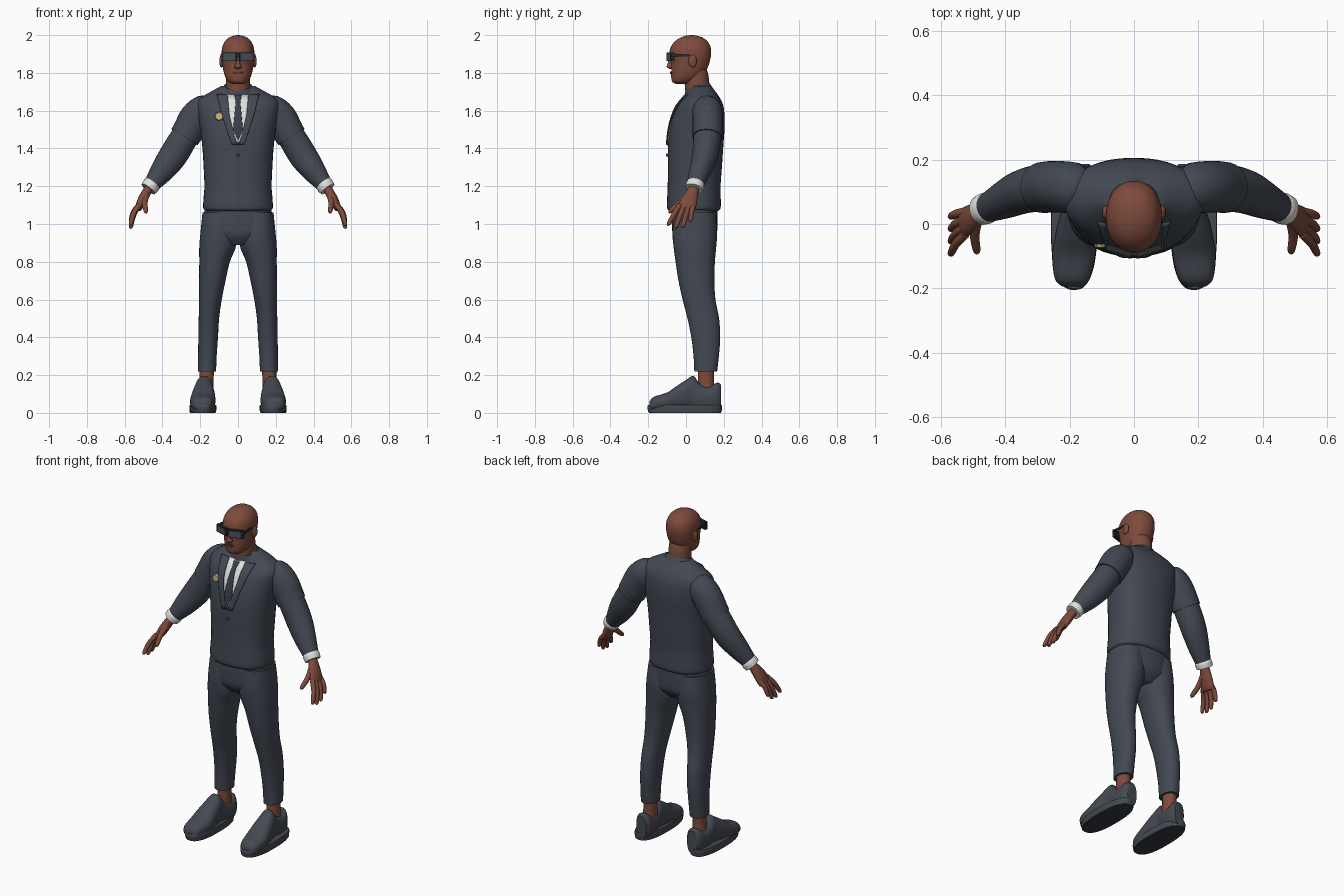
import bpy, bmesh, math
from mathutils import Vector, Matrix
from mathutils.bvhtree import BVHTree

cube = bpy.data.objects.get("Cube")
if cube:
    bpy.data.objects.remove(cube, do_unlink=True)


def material(name, r, g, b):
    m = bpy.data.materials.new(name)
    m.use_nodes = True
    m.diffuse_color = (r, g, b, 1)
    bsdf = m.node_tree.nodes["Principled BSDF"]
    bsdf.inputs["Base Color"].default_value = (r, g, b, 1)
    bsdf.inputs["Roughness"].default_value = 0.8
    return m


SUIT = material("charcoal suit", 0.055, 0.065, 0.085)
SHOE = material("shoe grey", 0.058, 0.066, 0.082)
SOLE = material("dark sole", 0.035, 0.04, 0.05)
TIE = material("dark tie", 0.04, 0.048, 0.065)
SKIN = material("brown skin", 0.21, 0.07, 0.045)
LIP = material("dark lip", 0.11, 0.035, 0.028)
WHITE = material("white cloth", 0.75, 0.75, 0.73)
GOLD = material("pale gold", 0.62, 0.5, 0.2)
LENS = material("grey lens", 0.06, 0.08, 0.1)
FRAME = material("black frame", 0.02, 0.023, 0.028)


def finish(name, bm, mat, mirror=False, angle=50):
    bmesh.ops.recalc_face_normals(bm, faces=bm.faces)
    me = bpy.data.meshes.new(name)
    bm.to_mesh(me)
    bm.free()
    me.materials.append(mat)
    me.shade_smooth()
    me.set_sharp_from_angle(angle=math.radians(angle))
    ob = bpy.data.objects.new(name, me)
    bpy.context.collection.objects.link(ob)
    if mirror:
        mod = ob.modifiers.new("Mirror", 'MIRROR')
        mod.use_mirror_merge = False
    return ob


def spline(pts, steps):
    """Catmull-Rom through stations of any width."""
    p = [Vector(q) for q in pts]
    p = [p[0] * 2 - p[1]] + p + [p[-1] * 2 - p[-2]]
    out = []
    for a, b, c, d in zip(p, p[1:], p[2:], p[3:]):
        for i in range(steps):
            t = i / steps
            out.append(b + ((c - a) * t + (a * 2 - b * 5 + c * 4 - d) * t ** 2
                            + (b * 3 - a - c * 3 + d) * t ** 3) * 0.5)
    return out + [p[-2]]


def tube(name, stations, mat, axis=None, power=2.0, mirror=False, steps=4, n=28):
    """Loft rounded sections; station = (x, y, z, half width, half depth)."""
    st = spline(stations, steps)
    span = Vector(stations[-1][:3]) - Vector(stations[0][:3])
    main = Vector(axis or span).normalized()
    ref = Vector((0, 0, 1)) if abs(main.y) > 0.8 else Vector((0, 1, 0))
    bm = bmesh.new()
    rings = []
    for i, s in enumerate(st):
        prev, nxt = st[max(i - 1, 0)], st[min(i + 1, len(st) - 1)]
        ax = main if axis else (Vector(nxt[:3]) - Vector(prev[:3])).normalized()
        v = (ref - ax * ref.dot(ax)).normalized()
        u = v.cross(ax)
        ring = []
        for k in range(n):
            a = math.tau * k / n
            c, d = math.cos(a), math.sin(a)
            c = math.copysign(abs(c) ** (2 / power), c)
            d = math.copysign(abs(d) ** (2 / power), d)
            ring.append(bm.verts.new(Vector(s[:3]) + u * c * s[3] + v * d * s[4]))
        rings.append(ring)
    for r, q in zip(rings, rings[1:]):
        for k in range(n):
            bm.faces.new((r[k], r[(k + 1) % n], q[(k + 1) % n], q[k]))
    bm.faces.new(rings[0])
    bm.faces.new(rings[-1])
    return finish(name, bm, mat, mirror)


def body(name, rows, mat, power=2.0, mirror=False):
    """Upright loft; row = (z, centre x, half width, front y, back y)."""
    st = [(x, (f + b) / 2, z, w, (b - f) / 2) for z, x, w, f, b in rows]
    return tube(name, st, mat, (0, 0, 1), power, mirror, n=40)


def box(name, at, size, mat, turn=0, mirror=False):
    bm = bmesh.new()
    m = Matrix.Translation(at) @ Matrix.Rotation(turn, 4, 'Z') @ Matrix.Diagonal((*size, 1))
    bmesh.ops.create_cube(bm, size=1, matrix=m)
    return finish(name, bm, mat, mirror, 30)


def ball(name, at, size, mat, mirror=False):
    bm = bmesh.new()
    m = Matrix.Translation(at) @ Matrix.Diagonal((*size, 1))
    bmesh.ops.create_uvsphere(bm, u_segments=20, v_segments=12, radius=1, matrix=m)
    return finish(name, bm, mat, mirror)


def surface(ob):
    return BVHTree.FromPolygons([v.co for v in ob.data.vertices],
                                [p.vertices[:] for p in ob.data.polygons])


def front_y(tree, x, z):
    hit = tree.ray_cast(Vector((x, -2, z)), Vector((0, 1, 0)))[0]
    return hit.y if hit else 0


def plate(name, tree, rows, mat, lift, mirror=False, nx=6, nz=8):
    """Thin panel laid on a front surface; row = (z, x from, x to)."""
    bm = bmesh.new()
    grid = []
    for a, b in zip(rows, rows[1:]):
        for j in range(nz + (b == rows[-1])):
            z, l, r = Vector(a).lerp(Vector(b), j / nz)
            xs = [l + (r - l) * i / nx for i in range(nx + 1)]
            grid.append([bm.verts.new((x, front_y(tree, x, z) - lift, z)) for x in xs])
    for p, q in zip(grid, grid[1:]):
        for i in range(nx):
            bm.faces.new((p[i], p[i + 1], q[i + 1], q[i]))
    ob = finish(name, bm, mat, mirror)
    sol = ob.modifiers.new("Solidify", 'SOLIDIFY')
    sol.thickness, sol.offset = 0.006, 0
    return ob


# Jacket and collar
jacket = body("jacket", [
    (1.07, 0, .172, -.09, .172), (1.085, 0, .184, -.1, .183), (1.13, 0, .183, -.1, .184),
    (1.2, 0, .178, -.097, .183), (1.3, 0, .182, -.096, .19), (1.42, 0, .19, -.095, .198),
    (1.52, 0, .203, -.083, .205), (1.6, 0, .215, -.058, .202), (1.64, 0, .216, -.035, .193),
    (1.67, 0, .195, -.01, .178), (1.7, 0, .145, .012, .157), (1.73, 0, .09, .03, .13)],
    SUIT, 2.3)
tube("jacket_collar", [(0, .066, 1.685, .1, .085), (0, .061, 1.715, .084, .072),
     (0, .058, 1.732, .073, .065)], SUIT, (0, -.38, 1))

# Shirt front, tie, lapels, buttons and pin
chest = surface(jacket)
plate("shirt_front", chest, [(1.685, -.065, .065), (1.43, -.028, .028)], WHITE, .003)
plate("tie", chest, [(1.68, -.018, .018), (1.645, -.012, .012), (1.5, -.026, .026),
      (1.445, -.002, .002)], TIE, .008)
plate("lapel", chest, [(1.685, .055, .112), (1.59, .047, .088), (1.57, .044, .082),
      (1.42, .006, .034)], SUIT, .009, True)
for i, z in enumerate((1.425, 1.365)):
    ball(f"button_{i + 1}", (0, front_y(chest, 0, z) - .003, z), (.009, .007, .009), TIE)
bm = bmesh.new()
pin_at = Vector((-.1, front_y(chest, -.1, 1.57) - .01, 1.57))
bmesh.ops.create_cone(bm, cap_ends=True, segments=8, radius1=.025, radius2=.02, depth=.012,
                      matrix=Matrix.Translation(pin_at) @ Matrix.Rotation(math.pi / 2, 4, 'X'))
finish("chest_pin", bm, GOLD, angle=20)

# Sleeves and cuffs
tube("upper_sleeve", [(.15, .108, 1.62, .06, .06), (.185, .112, 1.605, .078, .078),
     (.225, .115, 1.56, .086, .08), (.262, .115, 1.495, .083, .08),
     (.283, .113, 1.46, .081, .079)], SUIT, mirror=True)
tube("lower_sleeve", [(.25, .115, 1.51, .07, .07), (.29, .112, 1.45, .074, .073),
     (.345, .1, 1.36, .075, .068), (.4, .075, 1.283, .064, .058),
     (.458, .048, 1.207, .043, .044)], SUIT, mirror=True)
tube("shirt_cuff", [(.445, .054, 1.222, .04, .04), (.458, .049, 1.207, .047, .049),
     (.475, .042, 1.185, .044, .046)], WHITE, mirror=True)

# Hands
tube("palm", [(.45, .05, 1.215, .024, .03), (.478, .038, 1.178, .024, .03),
     (.505, .018, 1.13, .025, .043), (.527, .004, 1.085, .019, .046),
     (.532, .002, 1.075, .01, .035)], SKIN, mirror=True)
fingers = {"index": (-.032, -.09, .992), "middle": (-.008, -.052, .977),
           "ring": (.016, -.014, .982), "little": (.038, .024, 1.012)}
for finger, (base, tip, low) in fingers.items():
    mid = (base + tip) / 2
    tube(finger + "_finger", [(.523, base, 1.1, .014, .014),
         (.552, mid, (1.1 + low) / 2 + .01, .0135, .0135),
         (.567, tip, low + .01, .011, .011), (.569, tip, low, .004, .004)],
         SKIN, mirror=True, n=14)
tube("thumb", [(.487, .015, 1.155, .018, .018), (.494, -.035, 1.11, .015, .015),
     (.488, -.08, 1.07, .012, .012), (.486, -.09, 1.058, .004, .004)],
     SKIN, mirror=True, n=14)

# Trousers
body("trouser_seat", [(1.1, 0, .172, -.072, .165), (1.0, 0, .187, -.074, .166),
     (.94, 0, .165, -.068, .16), (.89, 0, .09, -.035, .12)], SUIT, 2.3)
body("trouser_leg", [
    (1.06, .1, .088, -.065, .155), (.96, .103, .095, -.072, .165), (.88, .108, .097, -.066, .16),
    (.8, .124, .081, -.055, .153), (.7, .136, .07, -.04, .15), (.6, .146, .06, -.018, .156),
    (.5, .154, .054, .008, .175), (.4, .158, .052, .028, .181), (.3, .162, .049, .04, .174),
    (.22, .164, .048, .044, .165)], SUIT, 2.2, True)

# Ankles and shoes
body("ankle", [(.24, .165, .038, .065, .15), (.17, .166, .037, .063, .148),
     (.1, .168, .04, .06, .155)], SKIN, 2, True)
uppers = [(-.194, .06, .03), (-.17, .085, .054), (-.1, .108, .067), (-.05, .142, .063),
          (0, .174, .056), (.04, .196, .047), (.07, .158, .05), (.12, .142, .052),
          (.165, .16, .046), (.186, .15, .032)]
tube("shoe_upper", [(.181 - y * .06, y, h / 2 + .006, w, h / 2 - .006) for y, h, w in uppers],
     SHOE, (0, 1, 0), 2.4, True)
body("shoe_sole", [(.004, .186, .07, -.2, .188), (.03, .186, .072, -.205, .191),
     (.042, .186, .07, -.2, .189)], SHOE, 2.5, True)
body("shoe_tread", [(0, .186, .067, -.197, .185), (.006, .186, .067, -.197, .185)],
     SOLE, 2.5, True)

# Neck and head
body("neck", [(1.66, 0, .07, .0, .13), (1.72, 0, .064, -.005, .124), (1.78, 0, .063, -.01, .12),
     (1.82, 0, .062, -.01, .11)], SKIN)
head = body("head", [
    (1.742, 0, .03, -.055, .01), (1.752, 0, .05, -.072, .045), (1.775, 0, .066, -.078, .08),
    (1.81, 0, .077, -.078, .105), (1.85, 0, .083, -.079, .123), (1.9, 0, .087, -.088, .133),
    (1.94, 0, .082, -.079, .129), (1.97, 0, .067, -.055, .111), (1.988, 0, .046, -.026, .085),
    (1.997, 0, .022, .0, .058), (2.0, 0, .004, .022, .034)], SKIN, 2.15)
tube("nose", [(0, -.076, 1.885, .009, .012), (0, -.083, 1.85, .012, .014),
     (0, -.084, 1.832, .019, .018), (0, -.078, 1.82, .012, .008)], SKIN, (0, 0, 1), n=16)
ball("ear", (.088, .035, 1.862), (.011, .022, .033), SKIN, True)
face = surface(head)
plate("mouth", face, [(1.808, -.016, .016), (1.801, -.026, .026), (1.793, -.015, .015)],
      LIP, .003, nz=2)

# Glasses
tilt = math.radians(17)
box("glasses_frame", (.046, -.083, 1.885), (.082, .018, .046), FRAME, tilt, True)
box("glasses_lens", (.0435, -.0918, 1.884), (.066, .006, .036), LENS, tilt, True)
box("glasses_bridge", (0, -.092, 1.895), (.022, .012, .014), FRAME)
box("glasses_temple", (.086, -.02, 1.894), (.006, .11, .012), FRAME, math.radians(3), True)
